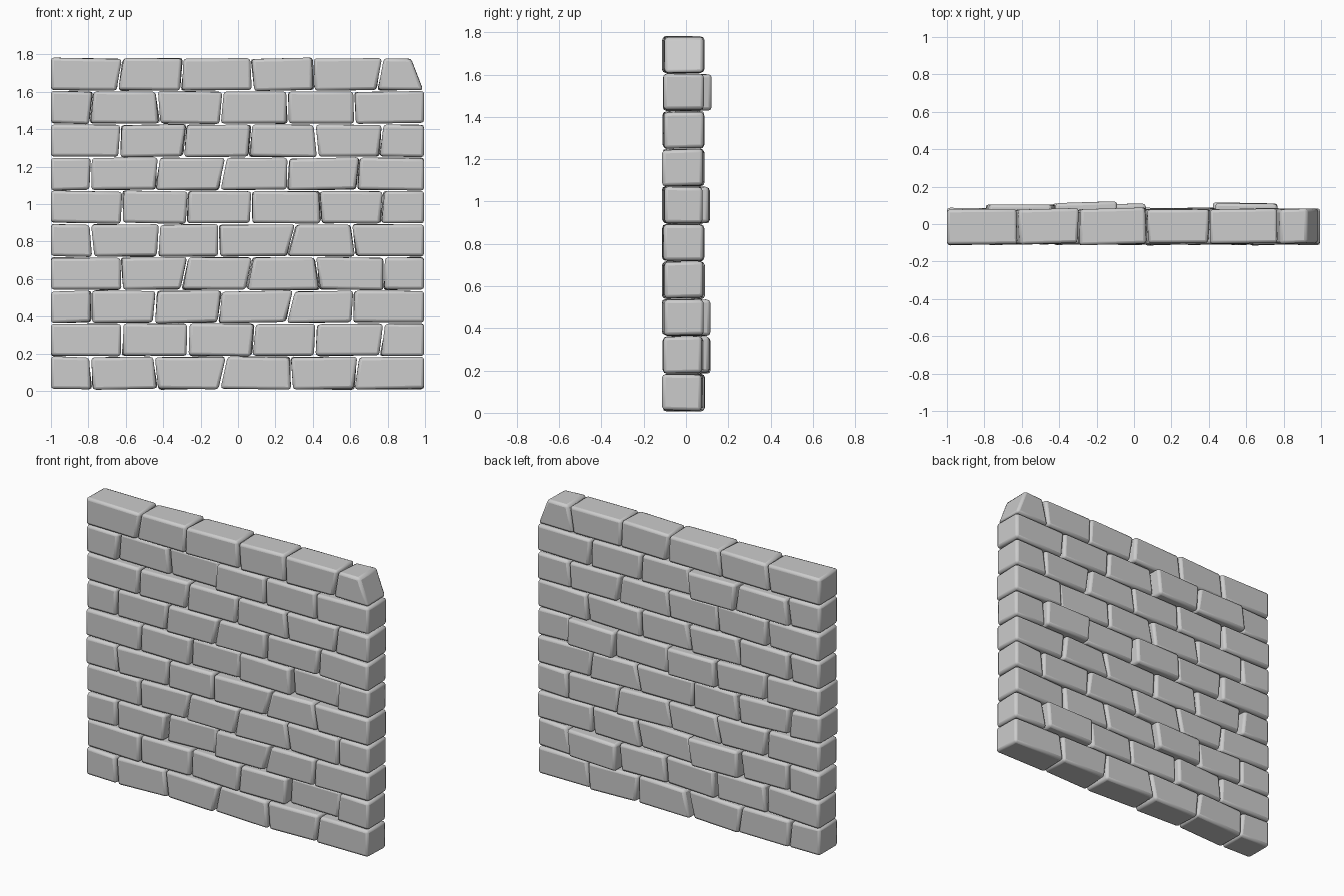
import bpy, bmesh, random

if "Cube" in bpy.data.objects:
    bpy.data.objects.remove(bpy.data.objects["Cube"])

random.seed(4)
PITCH, BASE = 0.1775, 0.008

# Five vertical joints per course, bottom course first: (x at top, x at bottom)
COURSES = [
    [(-.79, -.78), (-.45, -.43), (-.06, -.10), (.28, .29), (.645, .62)],
    [(-.62, -.62), (-.265, -.27), (.09, .075), (.42, .41), (.78, .76)],
    [(-.785, -.785), (-.435, -.45), (-.09, -.105), (.30, .255), (.62, .61)],
    [(-.625, -.62), (-.27, -.30), (.08, .045), (.41, .435), (.78, .78)],
    [(-.79, -.775), (-.42, -.43), (-.10, -.10), (.31, .265), (.605, .63)],
    [(-.615, -.62), (-.265, -.275), (.075, .07), (.435, .445), (.78, .765)],
    [(-.785, -.79), (-.425, -.44), (-.065, -.10), (.27, .265), (.65, .635)],
    [(-.625, -.635), (-.275, -.295), (.07, .06), (.41, .425), (.775, .755)],
    [(-.775, -.79), (-.435, -.42), (-.08, -.095), (.265, .265), (.62, .625)],
    [(-.615, -.645), (-.295, -.305), (.07, .08), (.40, .405), (.775, .745)],
]
# Stones pushed toward the back: (course, stone) -> shift
PUSHED = {(1, 4): .033, (2, 2): .026, (5, 2): .024, (5, 4): .03,
          (8, 1): .018, (8, 2): .03}


def jitter(a):
    return random.uniform(-a, a)


def add_stone(bm, left, right, z0, z1, shift, ends):
    """Irregular six-sided stone; left/right are (x at top, x at bottom)."""
    verts = []
    yf, yb = -.106 + shift + jitter(.004), .082 + shift + jitter(.005)
    tilt = jitter(.006)
    for y in (yf, yb):
        back = .010 if y == yb else .002
        roll = jitter(.004)
        for side, (xt, xb) in enumerate((left, right)):
            gap = 0 if ends[side] else (.005, -.005)[side]
            a = 0 if ends[side] else back
            for x, z in ((xb, z0), (xt, z1)):
                dz = roll * (1 if side else -1) + jitter(.002)
                verts.append(bm.verts.new((x + gap + jitter(a),
                                           y + tilt * (1 if side else -1), z + dz)))
    for f in ((0, 2, 3, 1), (4, 5, 7, 6), (0, 1, 5, 4),
              (2, 6, 7, 3), (1, 3, 7, 5), (0, 4, 6, 2)):
        bm.faces.new([verts[i] for i in f])


# One object per course of stones
for row, joints in enumerate(COURSES):
    right_end = (.925, .99) if row == 9 else (.995, .995)
    edges = [(-1, -1)] + joints + [right_end]
    bm = bmesh.new()
    z0 = BASE + PITCH * row
    for i in range(6):
        add_stone(bm, edges[i], edges[i + 1], z0 + .003, z0 + PITCH - .004,
                  PUSHED.get((row, i), 0), (i == 0, i == 5))
    bmesh.ops.recalc_face_normals(bm, faces=bm.faces)
    mesh = bpy.data.meshes.new(f"stone_course_{row + 1}")
    bm.to_mesh(mesh)
    bm.free()
    obj = bpy.data.objects.new(f"stone_course_{row + 1}", mesh)
    bpy.context.collection.objects.link(obj)
    # Worn, rounded edges
    bevel = obj.modifiers.new("worn_edges", 'BEVEL')
    bevel.width = .016
    bevel.segments = 2
    bevel.limit_method = 'NONE'
    bpy.ops.object.select_all(action='DESELECT')
    obj.select_set(True)
    bpy.context.view_layer.objects.active = obj
    bpy.ops.object.shade_smooth_by_angle(angle=.6)
